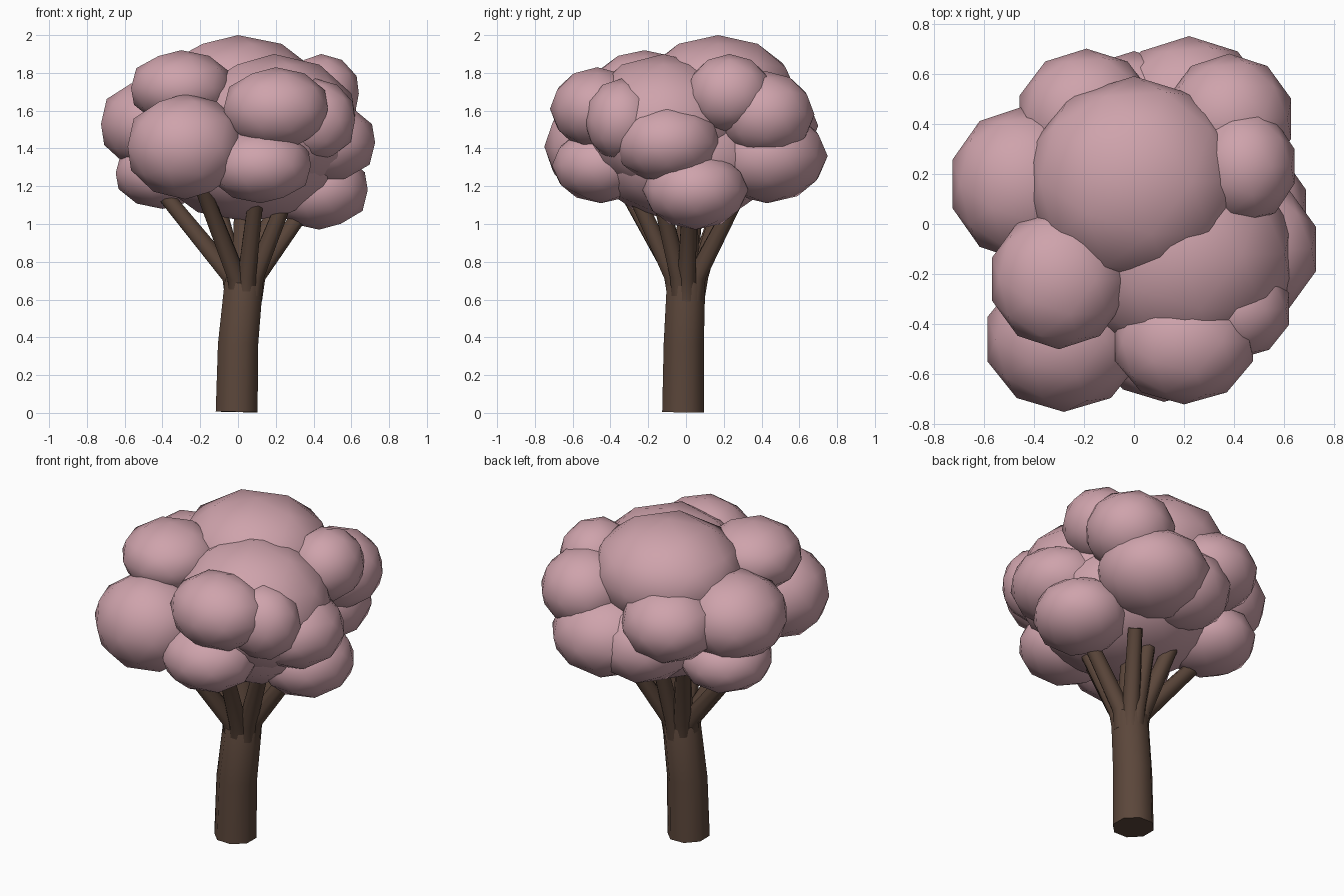
import bpy, bmesh, math
from mathutils import Vector

cube = bpy.data.objects.get("Cube")
if cube:
    bpy.data.objects.remove(cube, do_unlink=True)


def material(name, rgb):
    m = bpy.data.materials.new(name)
    m.use_nodes = True
    m.diffuse_color = (*rgb, 1)
    bsdf = m.node_tree.nodes["Principled BSDF"]
    bsdf.inputs["Base Color"].default_value = (*rgb, 1)
    bsdf.inputs["Roughness"].default_value = 0.9
    return m


PINK = material("blossom pink", (0.62, 0.365, 0.41))
BROWN = material("bark brown", (0.105, 0.062, 0.043))


def clump(name, centre, radii):
    """Squashed low-poly ball of blossom."""
    bpy.ops.mesh.primitive_ico_sphere_add(subdivisions=2, radius=1, location=centre)
    ob = bpy.context.object
    ob.name = name
    ob.scale = radii
    ob.data.materials.append(PINK)
    bpy.ops.object.transform_apply(location=False, rotation=False, scale=True)
    bpy.ops.object.shade_smooth()


def limb(name, path, sides=8):
    """Tapered tube through (point, radius) pairs."""
    bm = bmesh.new()
    pts = [Vector(p) for p, r in path]
    rings = []
    for i, (p, r) in enumerate(path):
        axis = pts[min(i + 1, len(pts) - 1)] - pts[max(i - 1, 0)]
        turn = Vector((0, 0, 1)).rotation_difference(axis)
        ring = []
        for k in range(sides):
            a = math.tau * (k + 0.5) / sides
            offset = Vector((r * math.cos(a), r * math.sin(a), 0))
            ring.append(bm.verts.new(pts[i] + turn @ offset))
        rings.append(ring)
    for low, high in zip(rings, rings[1:]):
        for k in range(sides):
            n = (k + 1) % sides
            bm.faces.new((low[k], low[n], high[n], high[k]))
    bm.faces.new(rings[0][::-1])
    bm.faces.new(rings[-1])
    mesh = bpy.data.meshes.new(name)
    bm.to_mesh(mesh)
    bm.free()
    ob = bpy.data.objects.new(name, mesh)
    bpy.context.collection.objects.link(ob)
    mesh.materials.append(BROWN)
    bpy.ops.object.select_all(action="DESELECT")
    ob.select_set(True)
    bpy.context.view_layer.objects.active = ob
    bpy.ops.object.shade_smooth_by_angle(angle=math.radians(65))


# Trunk, leaning gently to its left
limb("trunk", [((-0.007, -0.015, 0.005), 0.12), ((0, -0.012, 0.36), 0.115),
               ((0.03, 0, 0.68), 0.11), ((0.035, 0.005, 0.8), 0.07),
               ((0.03, 0.01, 1.2), 0.05)])

# Branches fanning out into the crown
tips = {
    "left": (0.38, 0.02, 1.12), "left_front": (0.26, -0.14, 1.15),
    "front": (0.10, -0.28, 1.18), "right_front": (-0.20, -0.34, 1.22),
    "right": (-0.41, 0.06, 1.18), "right_back": (-0.12, 0.20, 1.15),
    "middle_back": (0.05, 0.20, 1.15), "back": (0.20, 0.25, 1.10),
}
for name, tip in tips.items():
    tip = Vector(tip)
    out = Vector((tip.x - 0.03, tip.y, 0)).normalized() * 0.06
    root = Vector((0.03, 0, 0.60)) + out * 0.8
    fork = Vector((0.03, 0, 0.73)) + out * 1.2
    limb("branch_" + name, [(root, 0.054), (fork, 0.052), (tip, 0.042)], 8)

# Blossom crown: an inner core ringed by clumps
clumps = {
    "core": ((0.06, 0, 1.36), (0.52, 0.52, 0.35)),
    "crown_top": ((0, 0.17, 1.69), (0.44, 0.42, 0.31)),
    "crown_left": ((0.19, -0.12, 1.52), (0.46, 0.44, 0.38)),
    "front_right_low": ((-0.28, -0.46, 1.41), (0.32, 0.29, 0.28)),
    "front_left_high": ((0.2, -0.47, 1.61), (0.29, 0.25, 0.22)),
    "front_low": ((0.12, -0.45, 1.31), (0.28, 0.26, 0.20)),
    "front_left_side": ((0.41, -0.34, 1.55), (0.22, 0.20, 0.22)),
    "right_high": ((-0.30, -0.22, 1.72), (0.28, 0.28, 0.20)),
    "right_middle": ((-0.44, 0.16, 1.53), (0.30, 0.31, 0.25)),
    "right_low": ((-0.40, 0.18, 1.27), (0.26, 0.27, 0.19)),
    "left_high": ((0.44, 0.23, 1.69), (0.21, 0.23, 0.21)),
    "left_middle": ((0.45, -0.10, 1.43), (0.29, 0.29, 0.22)),
    "left_low": ((0.43, 0.05, 1.18), (0.27, 0.28, 0.21)),
    "back_left_high": ((0.38, 0.42, 1.58), (0.26, 0.26, 0.23)),
    "back_left_low": ((0.22, 0.43, 1.36), (0.33, 0.32, 0.25)),
    "back_right_high": ((-0.19, 0.43, 1.52), (0.28, 0.27, 0.22)),
    "back_right_low": ((0, 0.41, 1.35), (0.29, 0.28, 0.23)),
}
for name, (centre, radii) in clumps.items():
    clump("blossom_" + name, centre, radii)
